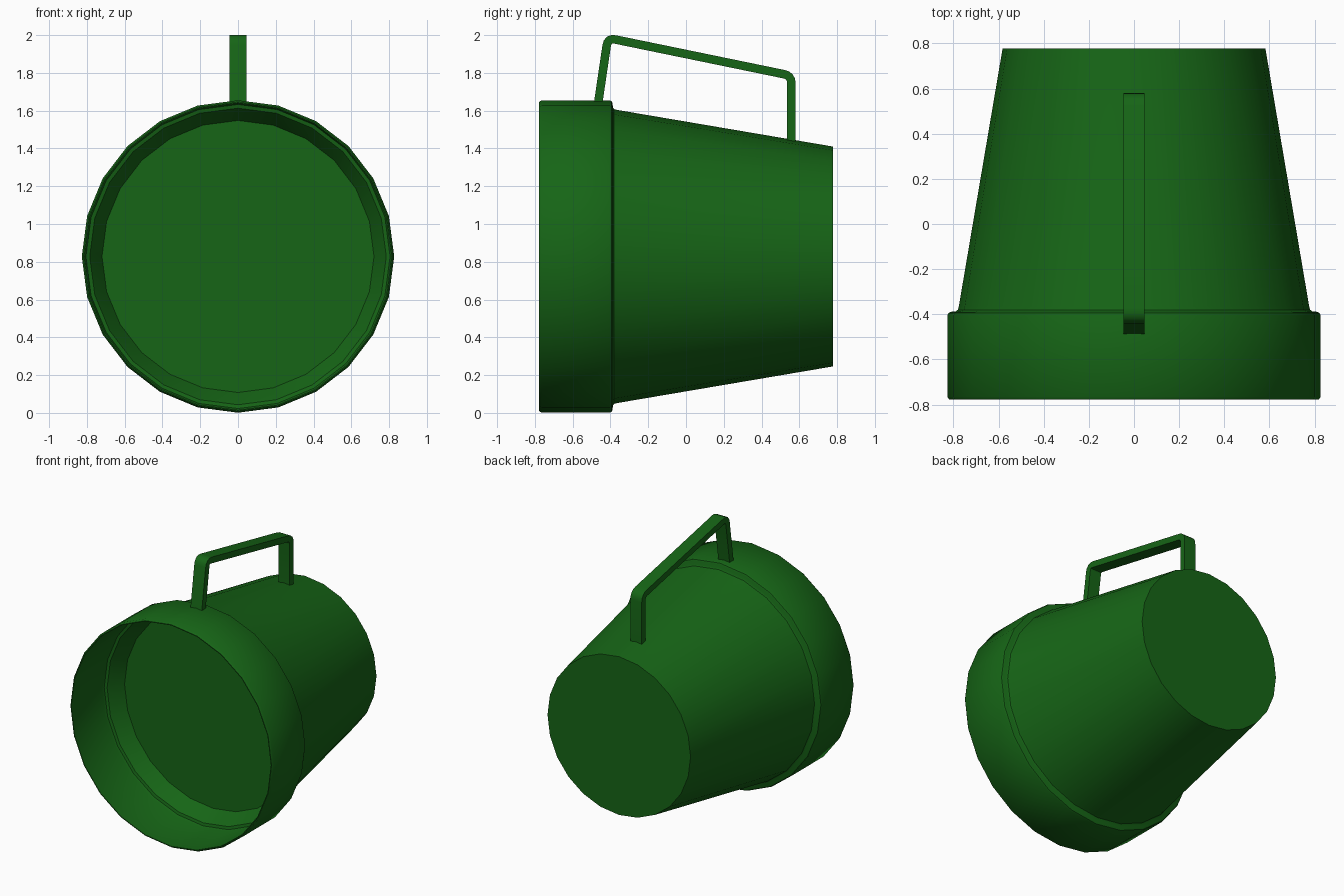
import bpy, bmesh, math
from mathutils import Vector

if "Cube" in bpy.data.objects:
    bpy.data.objects.remove(bpy.data.objects["Cube"])

SIDES = 24
CZ = 0.828

green = bpy.data.materials.new("dark_green")
green.diffuse_color = (0.008, 0.13, 0.008, 1)
green.use_nodes = True
green.node_tree.nodes["Principled BSDF"].inputs["Base Color"].default_value = green.diffuse_color


def finish(name, bm, angle):
    bmesh.ops.recalc_face_normals(bm, faces=bm.faces)
    me = bpy.data.meshes.new(name)
    bm.to_mesh(me)
    bm.free()
    me.materials.append(green)
    ob = bpy.data.objects.new(name, me)
    bpy.context.collection.objects.link(ob)
    bpy.ops.object.select_all(action='DESELECT')
    ob.select_set(True)
    bpy.context.view_layer.objects.active = ob
    bpy.ops.object.shade_smooth_by_angle(angle=math.radians(angle))
    return ob


def lathe(name, profile):
    """Spin (radius, y) points about the y axis; both ends are capped."""
    bm = bmesh.new()
    rings = []
    for r, y in profile:
        rings.append([bm.verts.new((r * math.cos(2 * math.pi * i / SIDES), y,
                                    CZ + r * math.sin(2 * math.pi * i / SIDES)))
                      for i in range(SIDES)])
    for a, b in zip(rings, rings[1:]):
        for i in range(SIDES):
            j = (i + 1) % SIDES
            bm.faces.new((a[i], a[j], b[j], b[i]))
    bm.faces.new(rings[0])
    bm.faces.new(rings[-1])
    return finish(name, bm, 35)


def rounded(points, radius, steps=4):
    """Replace the inner corners of a path with short curves."""
    pts = [Vector(p) for p in points]
    out = [pts[0]]
    for a, p, b in zip(pts, pts[1:], pts[2:]):
        s, e = p + (a - p).normalized() * radius, p + (b - p).normalized() * radius
        for k in range(steps + 1):
            t = k / steps
            out.append(s * (1 - t) ** 2 + p * 2 * t * (1 - t) + e * t * t)
    return out + [pts[-1]]


def flat_bar(name, path, thick, width):
    """Sweep a rectangle along a path in the y-z plane."""
    bm = bmesh.new()
    sections = []
    for i, p in enumerate(path):
        d = (path[min(i + 1, len(path) - 1)] - path[max(i - 1, 0)]).normalized()
        n = Vector((-d.y, d.x)) * thick / 2
        sections.append([bm.verts.new((x * width / 2, *(p + n * s)))
                         for x, s in ((-1, -1), (1, -1), (1, 1), (-1, 1))])
    for a, b in zip(sections, sections[1:]):
        for i in range(4):
            j = (i + 1) % 4
            bm.faces.new((a[i], a[j], b[j], b[i]))
    bm.faces.new(sections[0])
    bm.faces.new(sections[-1])
    return finish(name, bm, 35)


# Housing: recessed front disc, inner rim, collar and tapered body
lathe("lamp_housing", [
    (0.72, -0.29), (0.775, -0.385), (0.785, -0.40), (0.805, -0.405), (0.812, -0.42),
    (0.812, -0.778), (0.818, -0.778), (0.827, -0.765),
    (0.827, -0.405), (0.822, -0.394), (0.812, -0.389),
    (0.79, -0.387), (0.78, -0.38), (0.776, -0.365), (0.582, 0.778)])

# Carrying handle
flat_bar("handle", rounded([(-0.465, 1.64), (-0.414, 1.985), (0.558, 1.785), (0.558, 1.42)], 0.04),
         0.045, 0.092)
